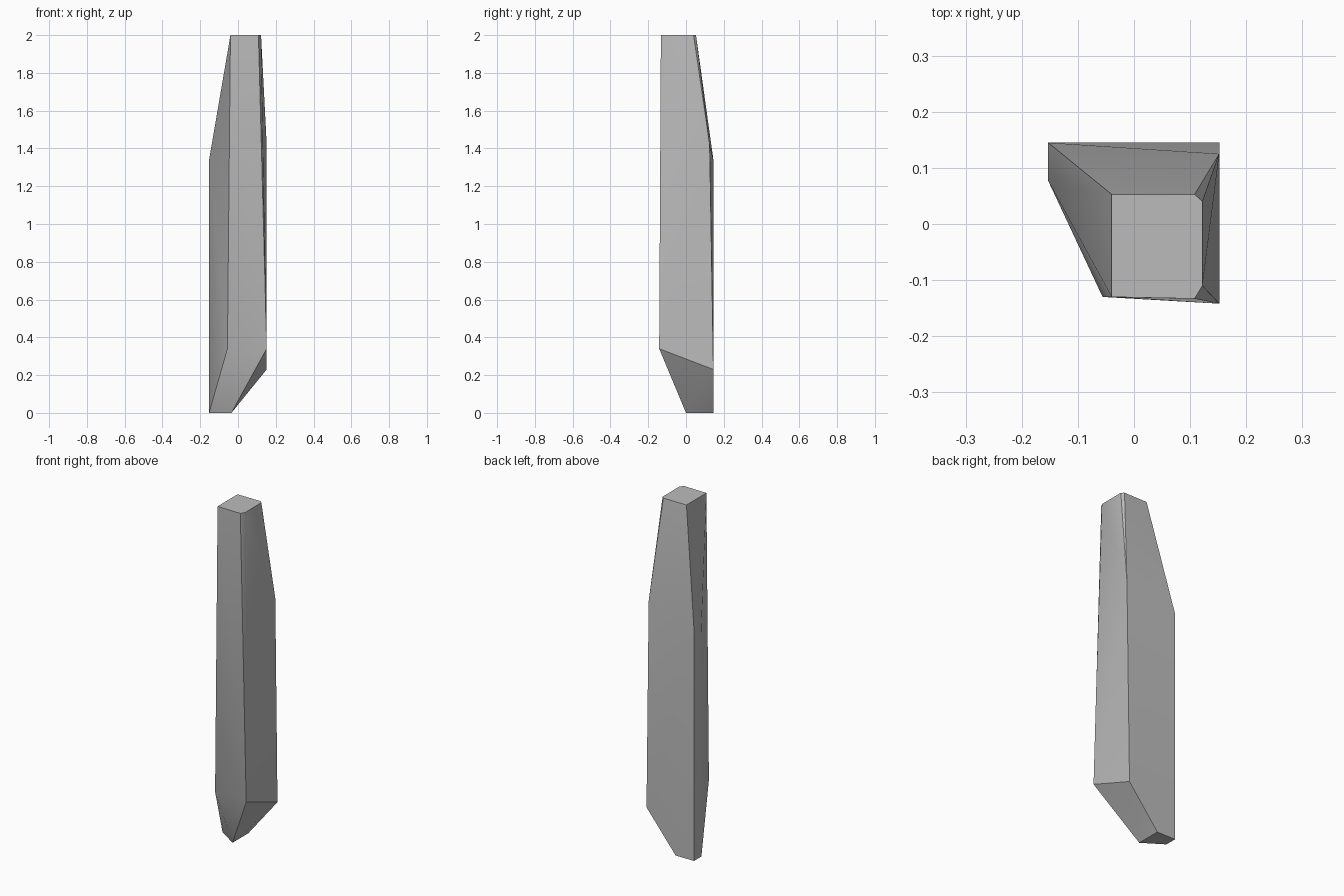
import bpy, bmesh, math

cube = bpy.data.objects.get("Cube")
if cube:
    bpy.data.objects.remove(cube, do_unlink=True)

# Plain grey stone
stone = bpy.data.materials.new("grey_stone")
stone.use_nodes = True
colour = (0.5, 0.5, 0.5, 1)
stone.diffuse_color = colour
stone.node_tree.nodes["Principled BSDF"].inputs["Base Color"].default_value = colour

# Corner points of the faceted shard
top = [(x, y, 2) for x, y in ((-0.04, -0.13), (0.108, -0.133), (0.122, -0.11),
                              (0.122, 0.04), (0.108, 0.053), (-0.04, 0.053))]
shoulders = [(-0.153, 0.145, 1.34), (-0.153, 0.077, 1.34), (0.152, 0.125, 1.42)]
hips = [(0.152, -0.142, 0.34), (-0.056, -0.13, 0.34), (0.152, 0.145, 0.23)]
foot = [(-0.153, 0.145, 0), (-0.153, 0.077, 0), (-0.035, 0, 0), (-0.035, 0.145, 0)]

# Wrap the corners in a convex skin and merge flat triangles
bm = bmesh.new()
for corner in top + shoulders + hips + foot:
    bm.verts.new(corner)
bmesh.ops.convex_hull(bm, input=bm.verts[:])
bmesh.ops.dissolve_limit(bm, angle_limit=math.radians(0.6),
                         verts=bm.verts[:], edges=bm.edges[:])
bmesh.ops.recalc_face_normals(bm, faces=bm.faces[:])
mesh = bpy.data.meshes.new("stone_shard")
bm.to_mesh(mesh)
bm.free()

shard = bpy.data.objects.new("stone_shard", mesh)
mesh.materials.append(stone)
bpy.context.collection.objects.link(shard)

# Soften only the shallow creases
bpy.ops.object.select_all(action="DESELECT")
shard.select_set(True)
bpy.context.view_layer.objects.active = shard
bpy.ops.object.shade_smooth_by_angle(angle=math.radians(30))
